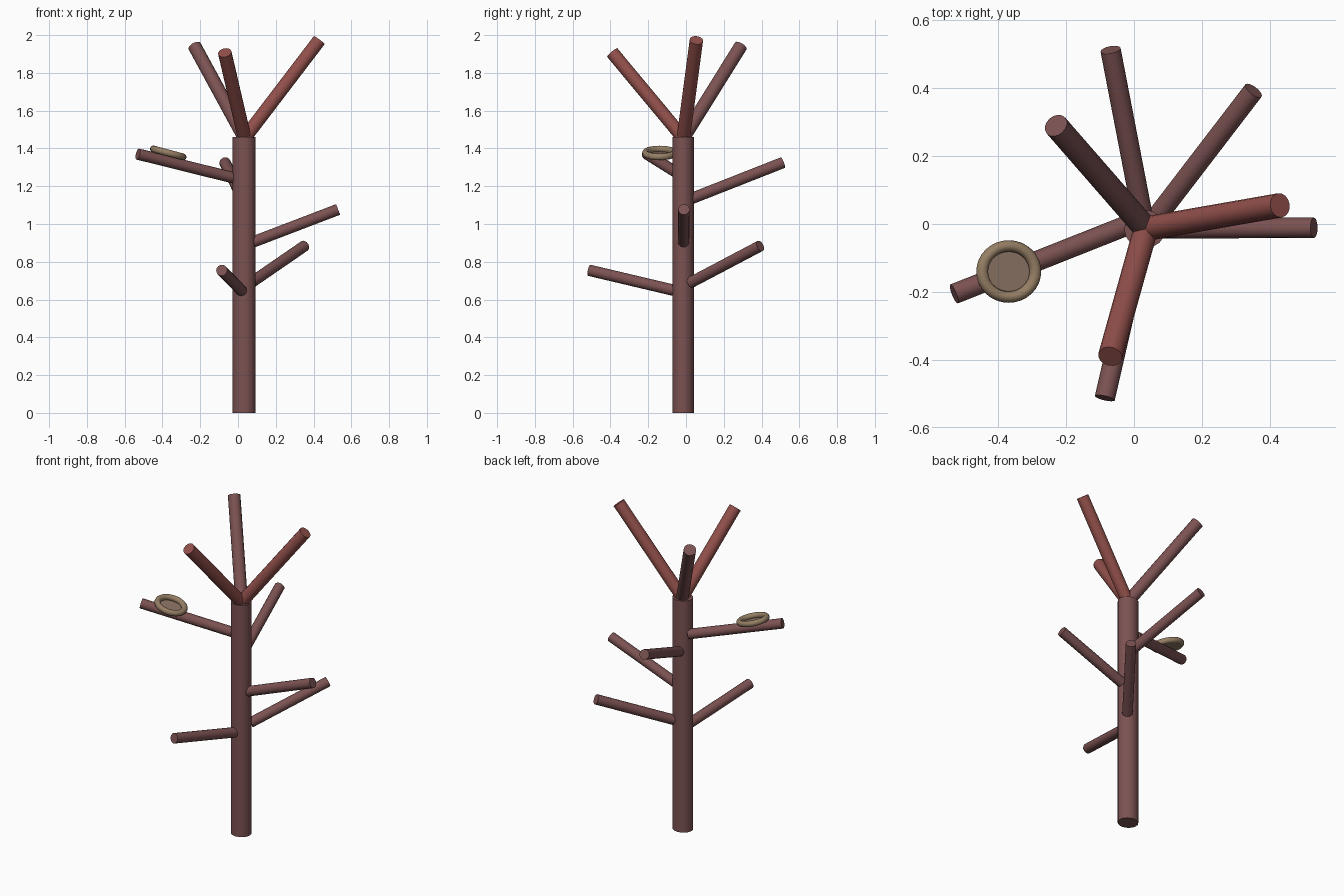
import bpy, math
from mathutils import Vector

if "Cube" in bpy.data.objects:
    bpy.data.objects.remove(bpy.data.objects["Cube"])


def material(name, rgb):
    # sRGB 0-255 to linear
    lin = [((c / 255 + 0.055) / 1.055) ** 2.4 for c in rgb]
    m = bpy.data.materials.new(name)
    m.diffuse_color = (*lin, 1)
    m.use_nodes = True
    m.node_tree.nodes["Principled BSDF"].inputs["Base Color"].default_value = m.diffuse_color
    return m


brown = material("bark_brown", (124, 82, 82))
red = material("reddish_bark", (146, 80, 75))
straw = material("nest_straw", (150, 127, 101))
lining = material("nest_lining", (142, 117, 102))

Y_SQUASH = 0.93  # trunk and nest are slightly narrower in depth


def finish(name, mat):
    ob = bpy.context.object
    ob.name = name
    ob.data.materials.append(mat)
    bpy.ops.object.shade_smooth_by_angle(angle=math.radians(40))
    return ob


def limb(name, start, end, r, mat):
    """Straight capped cylinder between two points."""
    a, b = Vector(start), Vector(end)
    d = b - a
    bpy.ops.mesh.primitive_cylinder_add(
        vertices=16, radius=r, depth=d.length, location=(a + b) / 2,
        rotation=d.to_track_quat('Z', 'Y').to_euler())
    return finish(name, mat)


# Trunk
bpy.ops.mesh.primitive_cylinder_add(vertices=16, radius=0.061, depth=1.46,
                                    location=(0.032, -0.015, 0.73))
finish("trunk", brown).scale.y = Y_SQUASH

# Crown: three thick limbs from the trunk top
crown_base = (0.035, -0.014, 1.455)
for name, end, mat in [
    ("crown_right", (0.43, 0.055, 1.973), red),
    ("crown_back_left", (-0.23, 0.29, 1.942), brown),
    ("crown_front", (-0.07, -0.39, 1.907), red),
]:
    limb(name, crown_base, end, 0.036, mat)

# Side branches
for name, start, end in [
    ("nest_branch", (-0.018, -0.003, 1.243), (-0.53, -0.206, 1.37)),
    ("back_branch", (0.025, 0.025, 1.133), (-0.069, 0.513, 1.325)),
    ("right_branch", (0.08, -0.013, 0.905), (0.53, -0.011, 1.077)),
    ("back_right_branch", (0.07, 0.025, 0.69), (0.352, 0.393, 0.884)),
    ("front_branch", (0.018, -0.06, 0.648), (-0.086, -0.513, 0.755)),
]:
    limb(name, start, end, 0.03, brown)

# Nest: tilted ring with a flat floor
tilt = math.radians(15)
bpy.ops.mesh.primitive_torus_add(location=(-0.369, -0.14, 1.376), rotation=(0, tilt, 0),
                                 major_segments=32, minor_segments=12,
                                 major_radius=0.081, minor_radius=0.018)
finish("nest_ring", straw).scale.y = Y_SQUASH
bpy.ops.mesh.primitive_cylinder_add(vertices=32, radius=0.076, depth=0.006,
                                    location=(-0.372, -0.14, 1.362), rotation=(0, tilt, 0))
finish("nest_floor", lining).scale.y = Y_SQUASH
